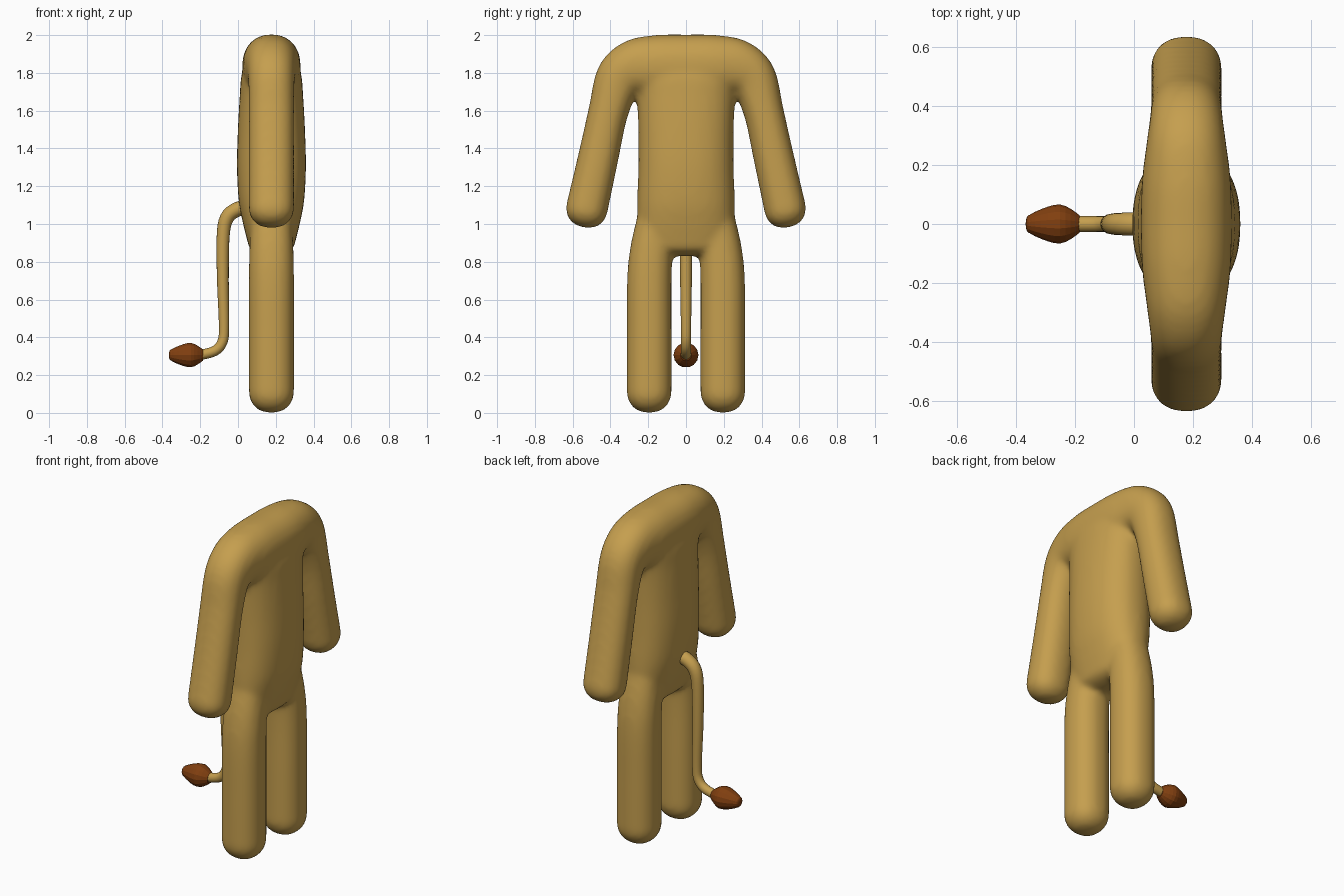
import bpy, bmesh, math
from mathutils import Vector

if "Cube" in bpy.data.objects:
    bpy.data.objects.remove(bpy.data.objects["Cube"])


def material(name, rgb):
    m = bpy.data.materials.new(name)
    m.use_nodes = True
    m.diffuse_color = (*rgb, 1)
    m.node_tree.nodes["Principled BSDF"].inputs["Base Color"].default_value = (*rgb, 1)
    return m


TAN = material("tan fur", (0.56, 0.345, 0.077))
BROWN = material("brown tuft", (0.22, 0.05, 0.005))
CX = 0.177          # centre plane of the body
X, Y = Vector((1, 0, 0)), Vector((0, 1, 0))


def smooth_keys(keys, steps):
    """Catmull-Rom through (x, y, z, radius_a, radius_b) keys."""
    out = []
    for i in range(len(keys) - 1):
        p = [Vector(keys[min(max(i + k, 0), len(keys) - 1)]) for k in (-1, 0, 1, 2)]
        for s in range(steps):
            t = s / steps
            out.append(p[1] + (p[2] - p[0]) * (t / 2)
                       + (p[0] * 2 - p[1] * 5 + p[2] * 4 - p[3]) * (t * t / 2)
                       + (p[1] * 3 - p[0] - p[2] * 3 + p[3]) * (t ** 3 / 2))
    return out + [Vector(keys[-1])]


def dome(rings, depth, steps=6):
    """Round off the last ring."""
    end, c = rings[-1], Vector(rings[-1][:3])
    d = (c - Vector(rings[-2][:3])).normalized()
    for s in range(1, steps + 1):
        a = s / steps * math.pi * 0.47
        r = math.cos(a) ** 0.85
        rings.append(Vector((*(c + d * depth * math.sin(a)), end[3] * r, end[4] * r)))


def loft(bm, keys, axis, power=2.0, sides=32, steps=6, start=0, end=0):
    rings = smooth_keys(keys, steps)
    if end:
        dome(rings, end)
    if start:
        rings.reverse()
        dome(rings, start)
    loops = []
    for i, r in enumerate(rings):
        before, after = rings[max(i - 1, 0)], rings[min(i + 1, len(rings) - 1)]
        n = Vector((after - before)[:3]).normalized().cross(axis).normalized()
        loop = []
        for s in range(sides):
            a = 2 * math.pi * s / sides
            u, v = (math.copysign(abs(f) ** (2 / power), f) for f in (math.cos(a), math.sin(a)))
            loop.append(bm.verts.new(Vector(r[:3]) + axis * r[3] * u + n * r[4] * v))
        loops.append(loop)
    for p, q in zip(loops, loops[1:]):
        for s in range(sides):
            t = (s + 1) % sides
            bm.faces.new((p[s], p[t], q[t], q[s]))
    bm.faces.new(loops[0][::-1])
    bm.faces.new(loops[-1])


def finish(bm, name, mat, smooth=True):
    bmesh.ops.recalc_face_normals(bm, faces=bm.faces)
    for f in bm.faces:
        f.smooth = smooth
    me = bpy.data.meshes.new(name)
    bm.to_mesh(me)
    bm.free()
    me.materials.append(mat)
    ob = bpy.data.objects.new(name, me)
    bpy.context.collection.objects.link(ob)
    return ob


# Body: torso, arms and legs fused into one soft skin
bm = bmesh.new()
torso = [(0.9, 0.125, 0.25), (1.0, 0.15, 0.258), (1.12, 0.173, 0.258), (1.3, 0.183, 0.253),
         (1.5, 0.178, 0.253), (1.68, 0.168, 0.262), (1.78, 0.16, 0.285), (1.86, 0.135, 0.28)]
loft(bm, [(CX, 0, z, a, b) for z, a, b in torso], X, power=2.3, start=0.07, end=0.05)

# One sweep from hand to hand across the shoulders
arm = [(0, 1.83, 0.155, 0.173), (0.15, 1.833, 0.15, 0.168), (0.27, 1.825, 0.135, 0.152),
       (0.355, 1.765, 0.123, 0.127), (0.41, 1.6, 0.12, 0.106), (0.465, 1.35, 0.12, 0.107),
       (0.525, 1.08, 0.12, 0.111)]
sweep = [(CX, -y, z, a, b) for y, z, a, b in arm[:0:-1]] + [(CX, y, z, a, b) for y, z, a, b in arm]
loft(bm, sweep, X, power=2.25, start=0.1, end=0.1)

leg = [(0.15, 1.02, 0.11, 0.11), (0.182, 0.86, 0.117, 0.114), (0.194, 0.7, 0.12, 0.118),
       (0.195, 0.4, 0.12, 0.119), (0.195, 0.11, 0.12, 0.119)]
for side in (-1, 1):
    loft(bm, [(CX, side * y, z, a, b) for y, z, a, b in leg], X, power=2.25, end=0.11)

body = finish(bm, "body", TAN)
skin = body.modifiers.new("fuse", 'REMESH')
skin.mode = 'VOXEL'
skin.voxel_size = 0.016
skin.use_smooth_shade = True
relax = body.modifiers.new("relax", 'SMOOTH')
relax.factor = 0.5
relax.iterations = 10

# Tail: hangs from the rear, then kicks outwards
bm = bmesh.new()
tail = [(0.05, 1.09, 0.04), (-0.01, 1.075, 0.039), (-0.06, 1.03, 0.037), (-0.079, 0.93, 0.034),
        (-0.08, 0.7, 0.031), (-0.074, 0.46, 0.027), (-0.083, 0.375, 0.027),
        (-0.125, 0.327, 0.027), (-0.21, 0.305, 0.027)]
loft(bm, [(x, 0, z, r, r) for x, z, r in tail], Y, sides=16, steps=4)
finish(bm, "tail", TAN)

# Tuft at the end of the tail
bm = bmesh.new()
tuft = [(-0.185, 0.03), (-0.215, 0.052), (-0.25, 0.066), (-0.29, 0.059), (-0.335, 0.041), (-0.352, 0.031)]
loft(bm, [(x, 0, 0.306, r, r) for x, r in tuft], Y, sides=14, steps=2, end=0.014)
finish(bm, "tail_tuft", BROWN, smooth=False)
